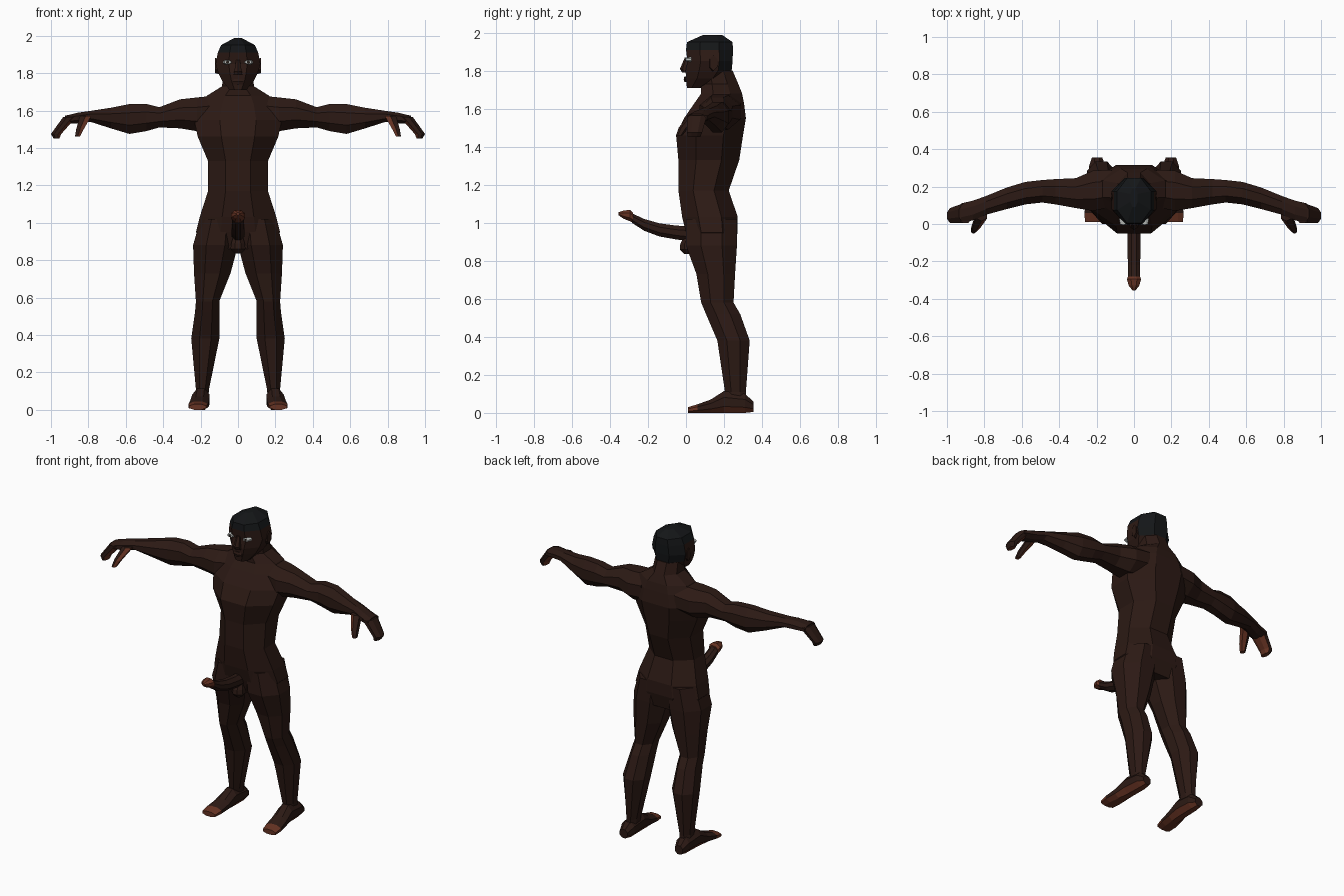
import bpy, bmesh, math
from mathutils import Vector


def material(name, rgb):
    m = bpy.data.materials.new(name)
    m.diffuse_color = (*rgb, 1)
    return m


SKIN = material("skin", (0.025, 0.010, 0.007))
PALE = material("palm_skin", (0.13, 0.032, 0.016))
HAIR = material("hair", (0.007, 0.008, 0.009))
WHITE = material("eye_white", (0.5, 0.52, 0.5))
DARK = material("iris", (0.02, 0.015, 0.012))


def loft(name, axis, rings, sides=8, mirror=False, mats=(SKIN,), pick=None):
    """Skin rings (pos, a0, a1, b0, b1) along an axis; a and b are the other two axes."""
    bm = bmesh.new()
    k = 1 / math.cos(math.pi / sides)
    for s in ((1, -1) if mirror else (1,)):
        loops = []
        for pos, a0, a1, b0, b1 in rings:
            loop = []
            for i in range(sides):
                t = (i + 0.5) * 2 * math.pi / sides
                a = (a0 + a1) / 2 + (a1 - a0) / 2 * k * math.cos(t)
                b = (b0 + b1) / 2 + (b1 - b0) / 2 * k * math.sin(t)
                p = {"x": (pos, a, b), "y": (a, pos, b), "z": (a, b, pos)}[axis]
                loop.append(bm.verts.new((p[0] * s, p[1], p[2])))
            loops.append(loop)
        for lo, hi in zip(loops, loops[1:]):
            for i in range(sides):
                j = (i + 1) % sides
                bm.faces.new((lo[i], lo[j], hi[j], hi[i]))
        bm.faces.new(loops[0])
        bm.faces.new(loops[-1])
    bmesh.ops.recalc_face_normals(bm, faces=bm.faces)
    if pick:
        for f in bm.faces:
            f.material_index = pick(f.calc_center_median(), f.normal)
    me = bpy.data.meshes.new(name)
    bm.to_mesh(me)
    bm.free()
    for m in mats:
        me.materials.append(m)
    ob = bpy.data.objects.new(name, me)
    bpy.context.collection.objects.link(ob)
    return ob


# Torso and neck
loft("torso", "z", [
    (0.86, -0.15, 0.15, 0.03, 0.25), (0.95, -0.225, 0.225, 0.00, 0.272),
    (1.03, -0.205, 0.205, -0.02, 0.272), (1.17, -0.16, 0.16, -0.04, 0.225),
    (1.33, -0.16, 0.16, -0.04, 0.28), (1.46, -0.215, 0.215, -0.052, 0.30),
    (1.55, -0.235, 0.235, -0.01, 0.315), (1.63, -0.205, 0.205, 0.045, 0.305),
    (1.68, -0.165, 0.165, 0.08, 0.295), (1.73, -0.085, 0.085, 0.08, 0.275),
    (1.80, -0.08, 0.08, 0.08, 0.245)])

# Head with hair on the crown and back
loft("head", "z", [
    (1.71, -0.045, 0.045, 0.005, 0.09), (1.76, -0.085, 0.085, 0.00, 0.20),
    (1.80, -0.105, 0.105, -0.002, 0.24), (1.85, -0.12, 0.12, 0.008, 0.245),
    (1.91, -0.108, 0.108, 0.00, 0.247), (1.95, -0.09, 0.09, 0.005, 0.245),
    (1.988, -0.02, 0.02, 0.09, 0.19)],
    mats=(SKIN, HAIR),
    pick=lambda c, n: int(c.z > 1.91 or (c.y > 0.15 and c.z > 1.80)))

# Nose and lips
loft("nose", "z", [(1.79, -0.024, 0.024, -0.018, 0.02), (1.81, -0.02, 0.02, -0.028, 0.02),
                   (1.87, -0.01, 0.01, -0.004, 0.02)], 6)
loft("lips", "z", [(1.74, -0.025, 0.025, -0.006, 0.02), (1.755, -0.032, 0.032, -0.010, 0.02),
                   (1.77, -0.02, 0.02, -0.006, 0.02)], 6)

# Eyes and ears
loft("eyes", "y", [(-0.003, 0.037, 0.073, 1.850, 1.868), (0.03, 0.03, 0.08, 1.845, 1.872)],
     mirror=True, mats=(WHITE,))
loft("irises", "y", [(-0.005, 0.048, 0.064, 1.851, 1.867), (0.0, 0.048, 0.064, 1.851, 1.867)],
     mirror=True, mats=(DARK,))
loft("ears", "x", [(0.10, 0.12, 0.16, 1.80, 1.87), (0.122, 0.125, 0.165, 1.805, 1.875)],
     6, mirror=True)

# Arms from shoulder to wrist
loft("arms", "x", [
    (0.12, 0.09, 0.29, 1.50, 1.68), (0.22, 0.07, 0.285, 1.49, 1.67),
    (0.31, 0.085, 0.245, 1.505, 1.66), (0.42, 0.105, 0.24, 1.51, 1.618),
    (0.49, 0.115, 0.235, 1.49, 1.635), (0.58, 0.105, 0.225, 1.475, 1.635),
    (0.68, 0.08, 0.195, 1.505, 1.615), (0.79, 0.05, 0.15, 1.54, 1.598),
    (0.86, 0.02, 0.125, 1.53, 1.588), (0.925, 0.005, 0.11, 1.53, 1.572)], mirror=True)

# Fingers and thumbs with paler inner faces
inner = lambda c, n: int(n.x * c.x < 0 and abs(n.x) > 0.4 or n.z < -0.6)
loft("fingers", "z", [(1.45, 0.955, 0.985, 0.01, 0.075), (1.475, 0.945, 1.0, 0.005, 0.085),
                      (1.565, 0.865, 0.935, 0.005, 0.11)],
     mirror=True, mats=(SKIN, PALE), pick=inner)
loft("thumbs", "z", [(1.46, 0.845, 0.872, -0.05, -0.02), (1.50, 0.825, 0.865, -0.035, 0.01),
                     (1.57, 0.785, 0.845, 0.02, 0.07)],
     6, mirror=True, mats=(SKIN, PALE), pick=inner)

# Legs from hip to ankle
loft("legs", "z", [
    (0.05, 0.16, 0.23, 0.22, 0.32), (0.11, 0.155, 0.225, 0.205, 0.315),
    (0.38, 0.10, 0.25, 0.165, 0.335), (0.52, 0.10, 0.23, 0.105, 0.285),
    (0.58, 0.10, 0.225, 0.08, 0.25), (0.73, 0.04, 0.235, 0.055, 0.258),
    (0.88, 0.0, 0.24, 0.0, 0.268), (1.02, 0.0, 0.20, 0.0, 0.268)], mirror=True)

# Feet with paler toes and soles
loft("feet", "y", [
    (0.01, 0.17, 0.262, 0.0, 0.03), (0.06, 0.16, 0.265, 0.0, 0.045),
    (0.13, 0.155, 0.255, 0.0, 0.07), (0.20, 0.152, 0.245, 0.0, 0.115),
    (0.31, 0.152, 0.24, 0.0, 0.10), (0.355, 0.17, 0.225, 0.005, 0.06)],
    mirror=True, mats=(SKIN, PALE),
    pick=lambda c, n: int(n.z < -0.6 or c.y < 0.04))

# Male genitals
loft("shaft", "y", [
    (0.05, -0.034, 0.034, 0.90, 0.98), (-0.05, -0.034, 0.034, 0.912, 0.985),
    (-0.14, -0.034, 0.034, 0.928, 0.997), (-0.22, -0.033, 0.033, 0.958, 1.02),
    (-0.285, -0.031, 0.031, 1.0, 1.05)])
loft("shaft_tip", "y", [
    (-0.28, -0.032, 0.032, 1.0, 1.055), (-0.295, -0.038, 0.038, 1.008, 1.068),
    (-0.33, -0.028, 0.028, 1.022, 1.064), (-0.355, -0.008, 0.008, 1.04, 1.055)],
    mats=(PALE,))
loft("scrotum", "z", [
    (0.835, -0.018, 0.018, -0.01, 0.03), (0.86, -0.04, 0.04, -0.032, 0.05),
    (0.89, -0.036, 0.036, -0.03, 0.05), (0.93, -0.025, 0.025, -0.01, 0.05)])
